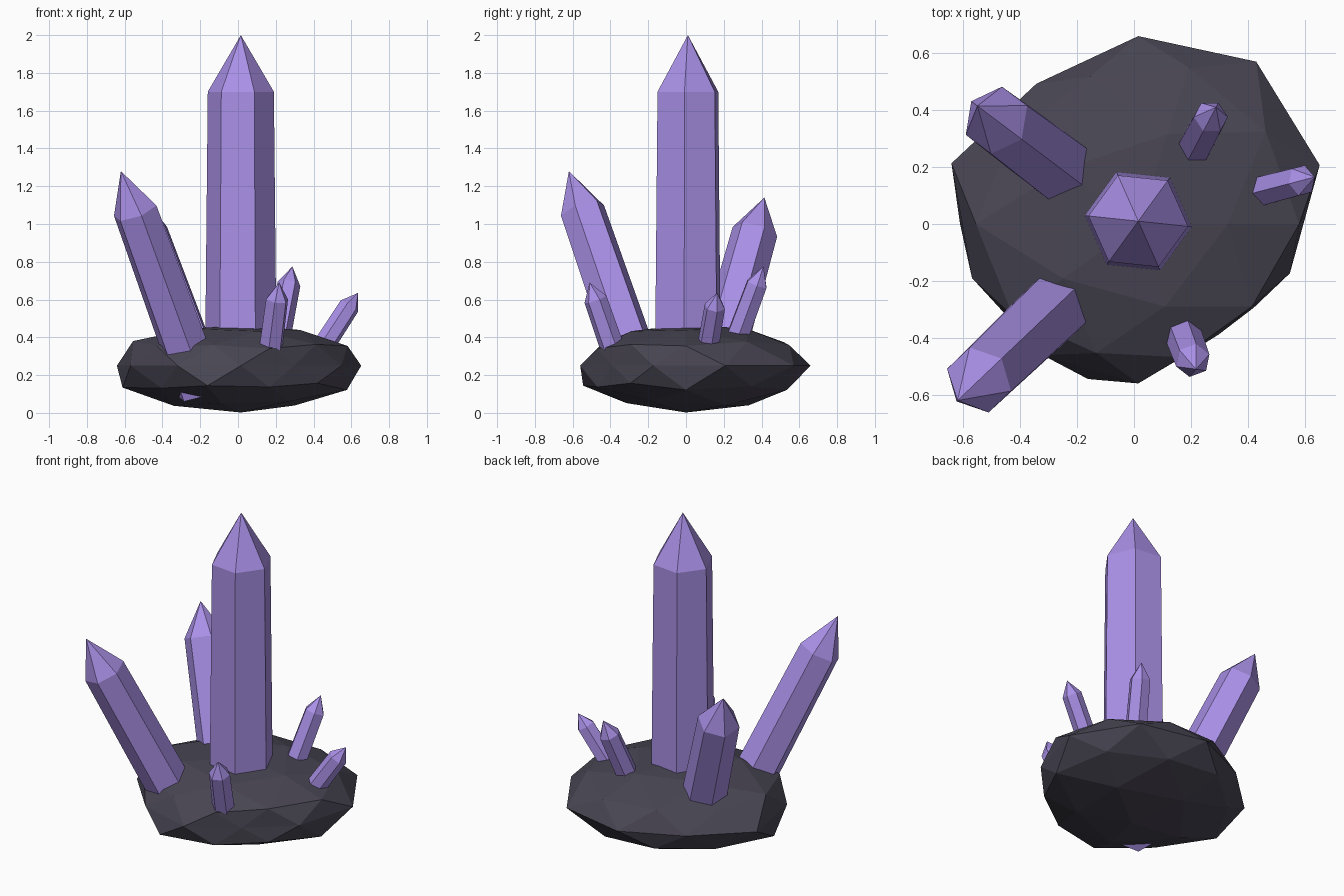
import bpy, bmesh, math
from mathutils import Vector

if "Cube" in bpy.data.objects:
    bpy.data.objects.remove(bpy.data.objects["Cube"])


def material(name, color):
    m = bpy.data.materials.new(name)
    m.diffuse_color = color
    m.use_nodes = True
    m.node_tree.nodes["Principled BSDF"].inputs["Base Color"].default_value = m.diffuse_color
    return m


def make_object(name, bm, mat):
    bmesh.ops.recalc_face_normals(bm, faces=bm.faces)
    mesh = bpy.data.meshes.new(name)
    bm.to_mesh(mesh)
    bm.free()
    mesh.materials.append(mat)
    ob = bpy.data.objects.new(name, mesh)
    bpy.context.collection.objects.link(ob)
    return ob


purple = material("crystal_purple", (0.40, 0.28, 0.80, 1))
dark = material("rock_dark", (0.065, 0.06, 0.085, 1))

# Rock base: flattened icosphere, each vertex pushed in or out.
# Rows go by vertex height: (first angle, step, radii)
rows = {
    100: (0, 360, [0.58]),
    85: (0, 72, [0.60, 0.63, 0.62, 0.62, 0.58]),
    53: (36, 72, [0.65, 0.64, 0.67, 0.56, 0.58]),
    45: (0, 72, [0.632, 0.645, 0.61, 0.61, 0.55]),
    0: (18, 36, [0.67, 0.705, 0.66, 0.609, 0.69, 0.614, 0.57, 0.56, 0.48, 0.56]),
    -45: (36, 72, [0.66, 0.64, 0.70, 0.64, 0.56]),
    -53: (0, 72, [0.66, 0.66, 0.64, 0.61, 0.58]),
    -85: (36, 72, [0.67, 0.666, 0.675, 0.63, 0.60]),
    -100: (0, 360, [0.67]),
}
bm = bmesh.new()
bmesh.ops.create_icosphere(bm, subdivisions=2, radius=1)
for v in bm.verts:
    n = v.co.normalized()
    key = min(rows, key=lambda k: abs(k / 100 - n.z))
    start, step, radii = rows[key]
    angle = math.degrees(math.atan2(n.y, n.x))
    r = radii[round((angle - start) / step) % len(radii)]
    v.co = (n.x * r + 0.015, n.y * r, n.z * r * 0.37 + 0.25)
make_object("rock_base", bm, dark)


# Crystal: tapered hexagonal shaft with a pointed tip
def crystal(name, base, tip, r_base, r_top, tip_len, spin=0):
    base, tip = Vector(base), Vector(tip)
    d = (tip - base).normalized()
    lean = Vector((d.x, d.y, 0))
    lean = lean.normalized() if lean.length > 1e-4 else Vector((1, 0, 0))
    u = (lean - d * lean.dot(d)).normalized()
    w = d.cross(u)
    bm = bmesh.new()

    def ring(center, r):
        angles = [math.radians(spin + 60 * i) for i in range(6)]
        return [bm.verts.new(center + (u * math.cos(a) + w * math.sin(a)) * r)
                for a in angles]

    low, high = ring(base, r_base), ring(tip - d * tip_len, r_top)
    point = bm.verts.new(tip)
    bm.faces.new(low)
    for i in range(6):
        j = (i + 1) % 6
        bm.faces.new((low[i], low[j], high[j], high[i]))
        bm.faces.new((high[i], high[j], point))
    return make_object(name, bm, purple)


crystal("main_crystal", (0.015, 0.01, 0.3), (0.015, 0.01, 2.0), 0.19, 0.176, 0.3, -6)
crystal("front_left_crystal", (-0.20, -0.22, 0.12), (-0.62, -0.62, 1.28), 0.133, 0.122, 0.234)
crystal("back_left_crystal", (-0.185, 0.14, 0.15), (-0.55, 0.415, 1.14), 0.132, 0.122, 0.20)
crystal("front_small_crystal", (0.155, -0.34, 0.2), (0.218, -0.51, 0.69), 0.067, 0.062, 0.095, 30)
crystal("back_small_crystal", (0.185, 0.215, 0.25), (0.288, 0.41, 0.775), 0.066, 0.061, 0.10)
crystal("right_small_crystal", (0.385, 0.10, 0.25), (0.635, 0.165, 0.635), 0.06, 0.056, 0.085)
